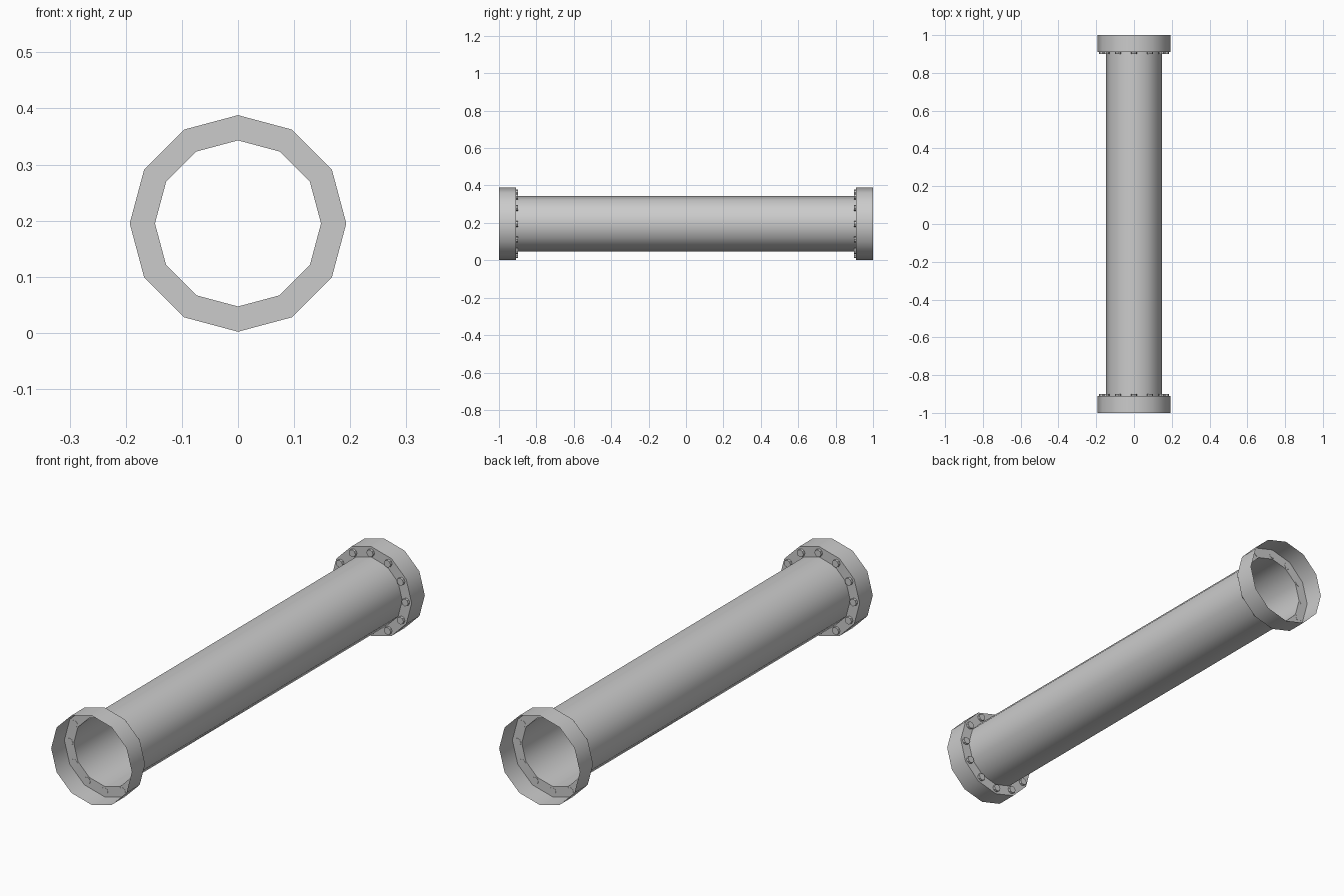
import bpy, bmesh
from math import pi, sin, cos, radians
from mathutils import Matrix

if "Cube" in bpy.data.objects:
    bpy.data.objects.remove(bpy.data.objects["Cube"])

CZ = 0.195            # height of the pipe axis
SIDES = 12
R_PIPE, R_COLLAR = 0.148, 0.193
Y_FLANGE = 0.91


def make_object(name, bm, smooth_angle):
    bmesh.ops.recalc_face_normals(bm, faces=bm.faces)
    mesh = bpy.data.meshes.new(name)
    bm.to_mesh(mesh)
    bm.free()
    ob = bpy.data.objects.new(name, mesh)
    bpy.context.collection.objects.link(ob)
    bpy.ops.object.select_all(action='DESELECT')
    ob.select_set(True)
    bpy.context.view_layer.objects.active = ob
    bpy.ops.object.shade_smooth_by_angle(angle=radians(smooth_angle))
    return ob


# Pipe skin: open-ended sheet with stepped flange and collar at both ends
profile = [(R_COLLAR, -1), (R_COLLAR, -Y_FLANGE), (R_PIPE, -Y_FLANGE),
           (R_PIPE, Y_FLANGE), (R_COLLAR, Y_FLANGE), (R_COLLAR, 1)]
bm = bmesh.new()
rings = []
for r, y in profile:
    rings.append([bm.verts.new((r * cos(2 * pi * i / SIDES), y,
                                CZ + r * sin(2 * pi * i / SIDES)))
                  for i in range(SIDES)])
for a, b in zip(rings, rings[1:]):
    for i in range(SIDES):
        j = (i + 1) % SIDES
        bm.faces.new((a[i], a[j], b[j], b[i]))
make_object("pipe", bm, 40)

# Bolt heads: one at each corner of the flange, facing the pipe middle
for side, label in ((-1, "front"), (1, "back")):
    bm = bmesh.new()
    for i in range(SIDES):
        t = 2 * pi * i / SIDES
        pos = Matrix.Translation((0.168 * cos(t), side * (Y_FLANGE - 0.005),
                                  CZ + 0.168 * sin(t)))
        bmesh.ops.create_cone(bm, cap_ends=True, segments=8, radius1=0.016,
                              radius2=0.016, depth=0.012,
                              matrix=pos @ Matrix.Rotation(pi / 2, 4, 'X'))
    make_object(label + "_bolts", bm, 30)
